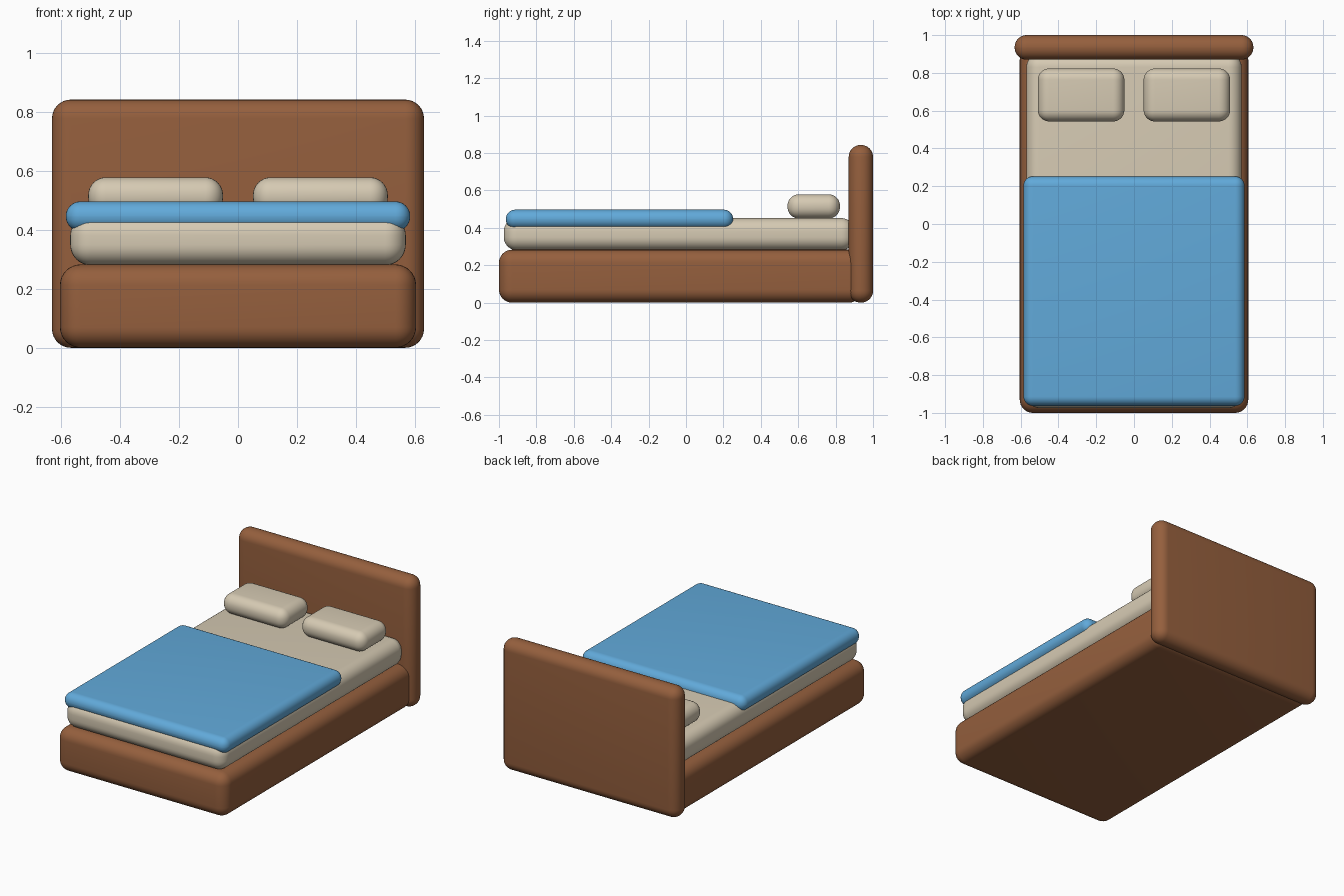
import bpy
import bmesh
import math
from mathutils import Vector

cube = bpy.data.objects.get("Cube")
if cube:
    bpy.data.objects.remove(cube, do_unlink=True)


def make_material(name, color):
    mat = bpy.data.materials.new(name)
    mat.use_nodes = True
    mat.diffuse_color = (*color, 1)
    for node in mat.node_tree.nodes:
        if node.type == 'BSDF_PRINCIPLED':
            node.inputs["Base Color"].default_value = (*color, 1)
            node.inputs["Roughness"].default_value = 0.8
    return mat


def rounded_box(name, low, high, radius, mat):
    """Box between two corners with evenly rounded edges."""
    low, high = Vector(low), Vector(high)
    size = high - low
    mesh = bpy.data.meshes.new(name)
    bm = bmesh.new()
    bmesh.ops.create_cube(bm, size=1)
    bmesh.ops.scale(bm, vec=size, verts=bm.verts)
    bm.to_mesh(mesh)
    bm.free()
    mesh.materials.append(mat)
    obj = bpy.data.objects.new(name, mesh)
    obj.location = (low + high) / 2
    bpy.context.collection.objects.link(obj)
    bevel = obj.modifiers.new("rounded_edges", 'BEVEL')
    bevel.width = min(radius, min(size) * 0.49)
    bevel.segments = 8
    bevel.limit_method = 'NONE'
    bpy.ops.object.select_all(action='DESELECT')
    obj.select_set(True)
    bpy.context.view_layer.objects.active = obj
    bpy.ops.object.modifier_apply(modifier=bevel.name)
    bpy.ops.object.shade_smooth_by_angle(angle=math.radians(40))
    return obj


wood = make_material("brown_wood", (0.30, 0.115, 0.047))
linen = make_material("cream_linen", (0.67, 0.59, 0.45))
fabric = make_material("blue_fabric", (0.12, 0.40, 0.70))

# Frame
rounded_box("bed_base", (-0.605, -1, 0), (0.605, 0.94, 0.283), 0.07, wood)
rounded_box("headboard", (-0.632, 0.87, 0), (0.632, 1, 0.843), 0.065, wood)

# Bedding
rounded_box("mattress", (-0.57, -0.974, 0.28), (0.57, 0.9, 0.452), 0.07, linen)
rounded_box("blanket", (-0.585, -0.963, 0.396), (0.585, 0.252, 0.497), 0.05, fabric)

# Pair of pillows
for side, x in (("left", 0.28), ("right", -0.28)):
    rounded_box(side + "_pillow", (x - 0.229, 0.543, 0.45),
                (x + 0.229, 0.823, 0.579), 0.06, linen)
